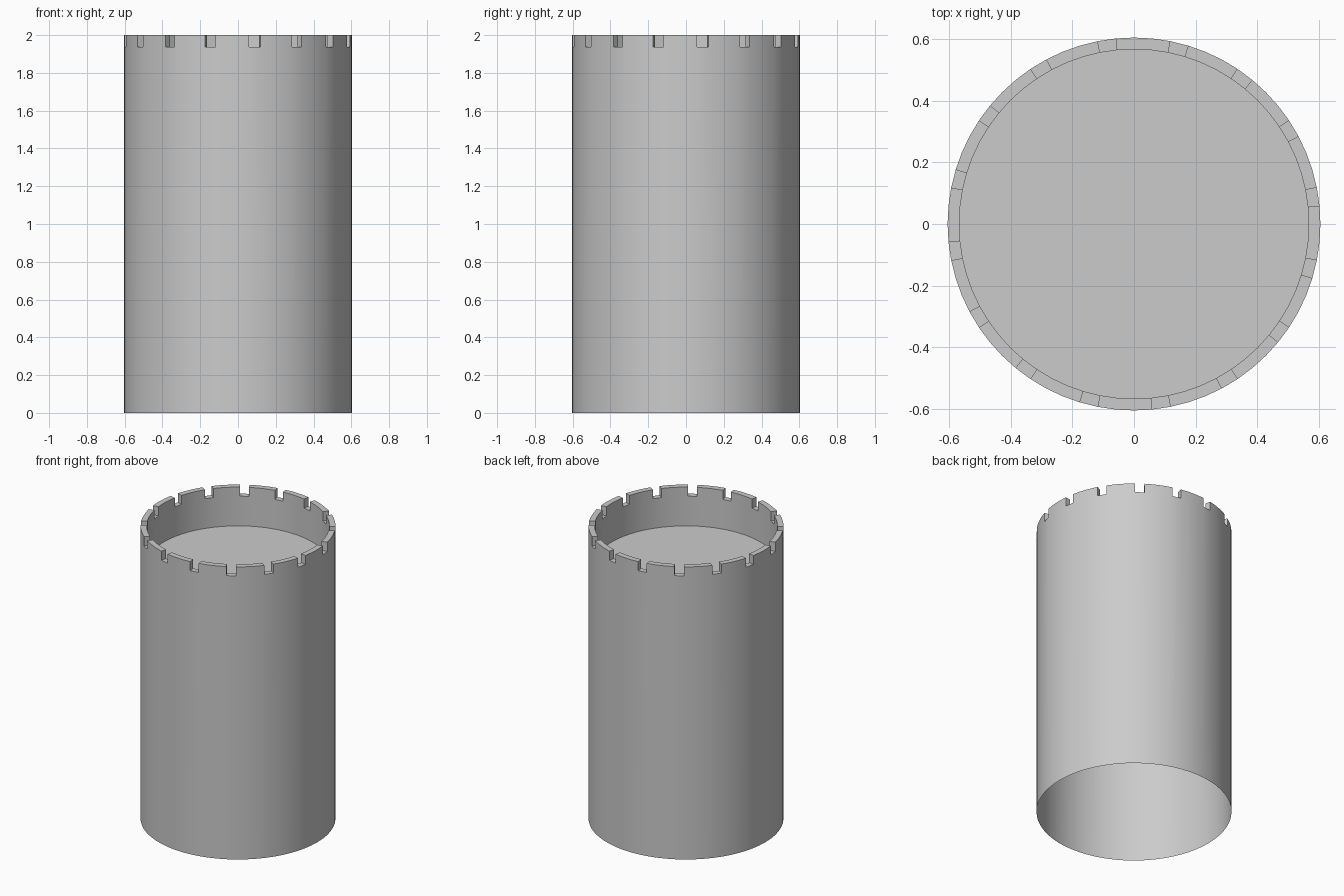
import bpy, bmesh
from math import cos, sin, tau

if "Cube" in bpy.data.objects:
    bpy.data.objects.remove(bpy.data.objects["Cube"])

SIDES = 64
R_OUT, R_IN = 0.604, 0.566
Z_FLOOR, Z_NOTCH, Z_TOP = 1.735, 1.938, 2.0


def ring(bm, r, z):
    return [bm.verts.new((r * cos(tau * i / SIDES), r * sin(tau * i / SIDES), z))
            for i in range(SIDES)]


def bridge(bm, a, b):
    return [bm.faces.new((a[i], a[(i + 1) % SIDES], b[(i + 1) % SIDES], b[i]))
            for i in range(SIDES)]


def finish(bm, name):
    mesh = bpy.data.meshes.new(name)
    bm.to_mesh(mesh)
    bm.free()
    obj = bpy.data.objects.new(name, mesh)
    bpy.context.collection.objects.link(obj)
    bpy.ops.object.select_all(action='DESELECT')
    obj.select_set(True)
    bpy.context.view_layer.objects.active = obj
    bpy.ops.object.shade_smooth_by_angle(angle=0.52)


# Tower: open-bottomed outer wall, rim, parapet inside and sunken floor
bm = bmesh.new()
base = ring(bm, R_OUT, 0)
outer = ring(bm, R_OUT, Z_NOTCH)
inner = ring(bm, R_IN, Z_NOTCH)
floor = ring(bm, R_IN, Z_FLOOR)
bridge(bm, base, outer)
rim = bridge(bm, outer, inner)
bridge(bm, inner, floor)
bm.faces.new(floor)

# Battlements: raise three rim faces out of every four
raised = [f for i, f in enumerate(rim) if i % 4 != 1]
result = bmesh.ops.extrude_face_region(bm, geom=raised)
for v in result["geom"]:
    if isinstance(v, bmesh.types.BMVert):
        v.co.z = Z_TOP
bmesh.ops.delete(bm, geom=[f for f in raised if f.is_valid], context='FACES')
bm.normal_update()
finish(bm, "tower")
